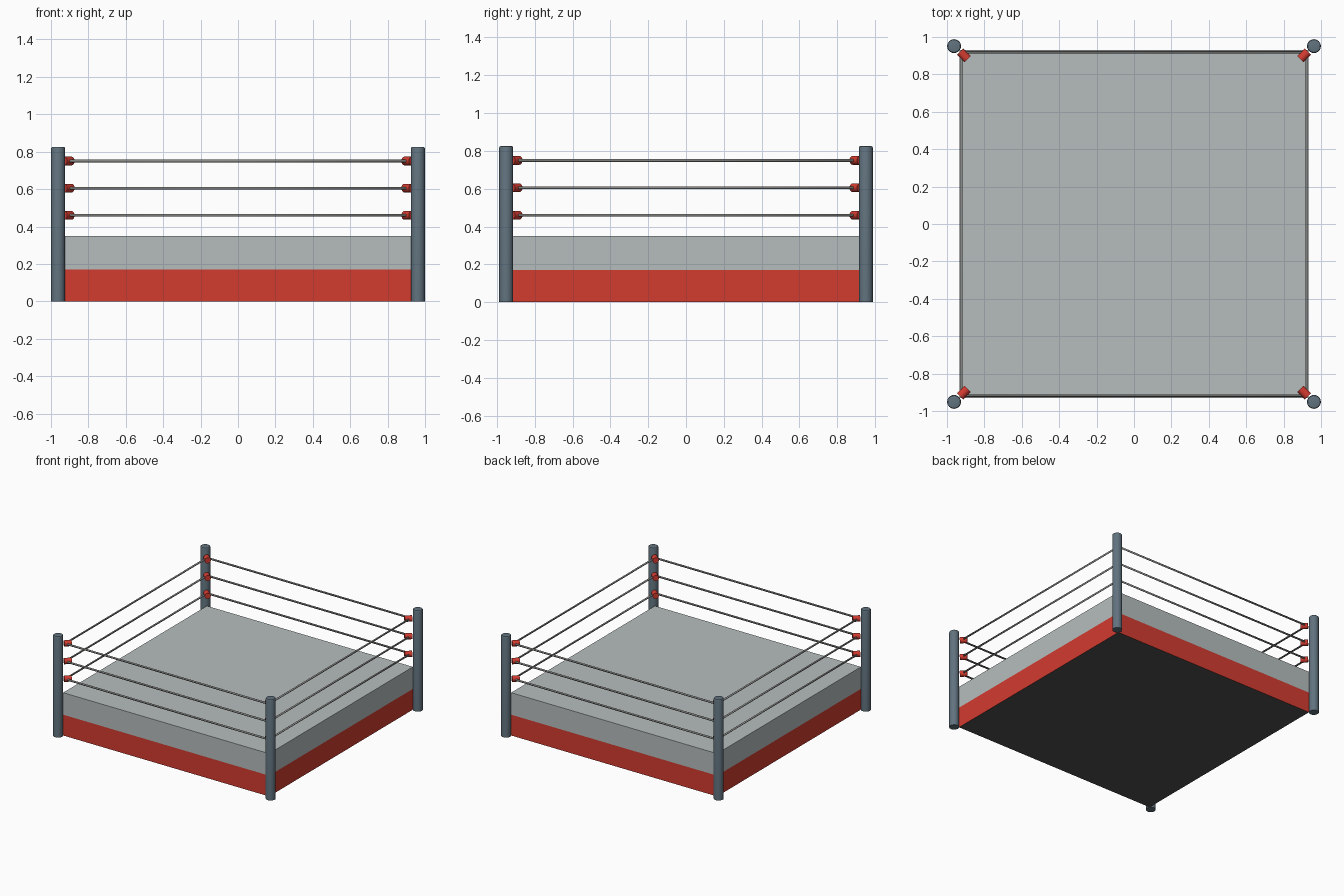
import bpy, bmesh, math
from mathutils import Vector

if "Cube" in bpy.data.objects:
    bpy.data.objects.remove(bpy.data.objects["Cube"])

PX, PY, POST_R, POST_H = 0.962, 0.951, 0.037, 0.825   # corner posts
HX, HY = 0.932, 0.929                                 # platform half sizes
ROPE_HEIGHTS = (0.46, 0.605, 0.75)
ROPE_NAMES = ("bottom", "middle", "top")
CORNERS = [(-1, -1), (1, -1), (1, 1), (-1, 1)]


def material(name, rgb):
    m = bpy.data.materials.new(name)
    m.diffuse_color = (*rgb, 1)
    m.use_nodes = True
    m.node_tree.nodes["Principled BSDF"].inputs["Base Color"].default_value = m.diffuse_color
    return m


RED = material("red", (0.65, 0.045, 0.03))
LIGHT = material("light_grey", (0.47, 0.51, 0.51))
STEEL = material("steel_blue", (0.12, 0.17, 0.21))
DARK = material("dark_grey", (0.08, 0.08, 0.08))
ROPE = material("rope_grey", (0.25, 0.25, 0.24))


def smooth(obj):
    bpy.ops.object.select_all(action='DESELECT')
    obj.select_set(True)
    bpy.context.view_layer.objects.active = obj
    bpy.ops.object.shade_smooth_by_angle(angle=math.radians(30))


def platform():
    # One box with a red lower band, grey upper band and dark underside
    bm = bmesh.new()
    rings = [[bm.verts.new((sx * HX, sy * HY, z)) for sx, sy in CORNERS]
             for z in (0, 0.17, 0.35)]
    bm.faces.new(rings[0][::-1]).material_index = 2
    bm.faces.new(rings[2]).material_index = 1
    for band in range(2):
        lo, hi = rings[band], rings[band + 1]
        for i in range(4):
            j = (i + 1) % 4
            bm.faces.new((lo[i], lo[j], hi[j], hi[i])).material_index = band
    mesh = bpy.data.meshes.new("platform")
    bm.to_mesh(mesh)
    bm.free()
    for m in (RED, LIGHT, DARK):
        mesh.materials.append(m)
    bpy.context.collection.objects.link(bpy.data.objects.new("platform", mesh))


def cylinder(name, radius, depth, location, mat, verts, direction=(0, 0, 1)):
    rot = Vector(direction).to_track_quat('Z', 'Y').to_euler()
    bpy.ops.mesh.primitive_cylinder_add(vertices=verts, radius=radius, depth=depth,
                                        location=location, rotation=rot)
    obj = bpy.context.object
    obj.name = name
    obj.data.materials.append(mat)
    return obj


def corner_post(name, sx, sy):
    # Round post with a softened top rim
    post = cylinder(name, POST_R, POST_H, (sx * PX, sy * PY, POST_H / 2), STEEL, 32)
    bm = bmesh.new()
    bm.from_mesh(post.data)
    rim = [e for e in bm.edges if all(v.co.z > 0 for v in e.verts)]
    bmesh.ops.bevel(bm, geom=rim, offset=0.008, segments=3, profile=0.5, affect='EDGES')
    bm.to_mesh(post.data)
    bm.free()
    smooth(post)


def rope(name, z):
    # Closed square loop whose corners sit inside the pads
    curve = bpy.data.curves.new(name, 'CURVE')
    curve.dimensions = '3D'
    curve.bevel_depth = 0.008
    curve.bevel_resolution = 3
    spline = curve.splines.new('POLY')
    spline.points.add(3)
    for p, (sx, sy) in zip(spline.points, CORNERS):
        p.co = (sx * 0.922, sy * 0.918, z, 1)
    spline.use_cyclic_u = True
    curve.materials.append(ROPE)
    bpy.context.collection.objects.link(bpy.data.objects.new(name, curve))


platform()

for (sx, sy), corner in zip(CORNERS, ("front_left", "front_right", "back_right", "back_left")):
    corner_post(f"{corner}_post", sx, sy)
    # Red turnbuckle pads facing the ring centre
    for z, level in zip(ROPE_HEIGHTS, ROPE_NAMES):
        pad = cylinder(f"{corner}_{level}_pad", 0.0235, 0.056,
                       (sx * 0.910, sy * 0.901, z), RED, 16, (-sx, -sy, 0))
        smooth(pad)

for z, level in zip(ROPE_HEIGHTS, ROPE_NAMES):
    rope(f"{level}_rope", z)
